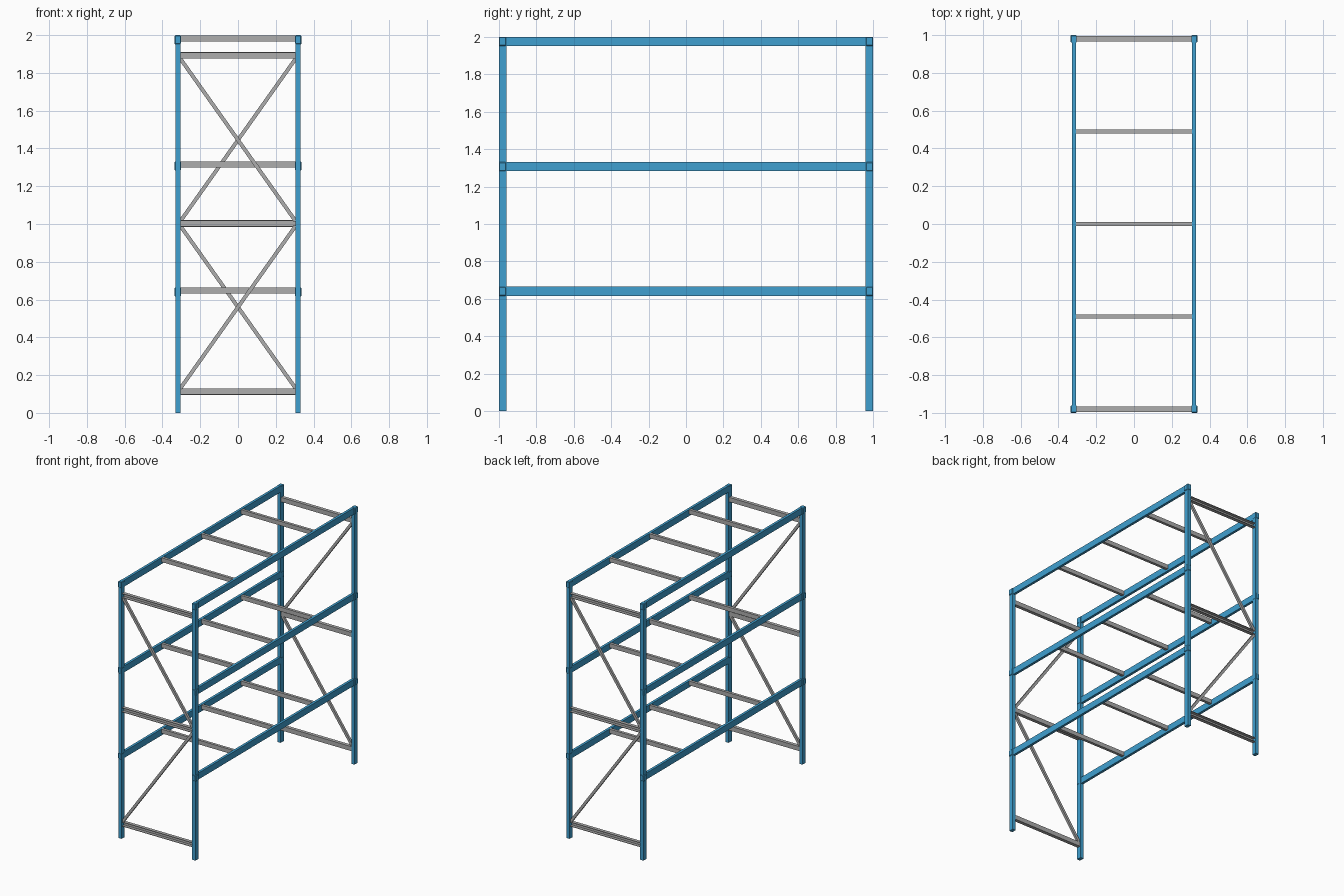
import bpy, bmesh, math
from mathutils import Vector, Matrix

if "Cube" in bpy.data.objects:
    bpy.data.objects.remove(bpy.data.objects["Cube"])


def material(name, rgb):
    m = bpy.data.materials.new(name)
    m.diffuse_color = (*rgb, 1)
    m.use_nodes = True
    m.node_tree.nodes["Principled BSDF"].inputs["Base Color"].default_value = m.diffuse_color
    return m


BLUE = material("blue paint", (0.05, 0.35, 0.63))
GREY = material("galvanised grey", (0.42, 0.42, 0.42))


def finish(bm, name, mat):
    bmesh.ops.recalc_face_normals(bm, faces=bm.faces)
    me = bpy.data.meshes.new(name)
    bm.to_mesh(me)
    bm.free()
    me.materials.append(mat)
    ob = bpy.data.objects.new(name, me)
    bpy.context.collection.objects.link(ob)
    return ob


def box(name, lo, hi, mat, bevel=0.0):
    """Box between two corners, optionally chamfered."""
    lo, hi = Vector(lo), Vector(hi)
    bm = bmesh.new()
    bmesh.ops.create_cube(bm, size=1, matrix=Matrix.Translation((lo + hi) / 2)
                          @ Matrix.Diagonal((*(hi - lo), 1)))
    if bevel:
        bmesh.ops.bevel(bm, geom=bm.edges[:], offset=bevel, segments=1, affect='EDGES')
    return finish(bm, name, mat)


def channel(name, half_len, y_out, y_in, z0, z1, t, mat):
    """C-section along x, open towards y_out."""
    s = math.copysign(t, y_out - y_in)
    prof = [(y_out, z0), (y_in, z0), (y_in, z1), (y_out, z1),
            (y_out, z1 - t), (y_in + s, z1 - t), (y_in + s, z0 + t), (y_out, z0 + t)]
    bm = bmesh.new()
    face = bm.faces.new([bm.verts.new((-half_len, y, z)) for y, z in prof])
    ext = bmesh.ops.extrude_face_region(bm, geom=[face])
    moved = [v for v in ext["geom"] if isinstance(v, bmesh.types.BMVert)]
    bmesh.ops.translate(bm, verts=moved, vec=(2 * half_len, 0, 0))
    bm.faces.new(face.verts) if not face.is_valid else None
    return finish(bm, name, mat)


def strut(name, a, b, width, depth, mat):
    """Flat bar in an xz plane from a to b."""
    a, b = Vector(a), Vector(b)
    d = b - a
    bm = bmesh.new()
    bmesh.ops.create_cube(bm, size=1, matrix=Matrix.Translation((a + b) / 2)
                          @ Matrix.Rotation(-math.atan2(d.z, d.x), 4, 'Y')
                          @ Matrix.Diagonal((d.length, depth, width, 1)))
    return finish(bm, name, mat)


SHELF_TOPS = (0.665, 1.332, 2.0)

for sx, side in ((-1, "left"), (1, "right")):
    def xs(a, b):
        return sorted((sx * a, sx * b))

    # corner posts
    x0, x1 = xs(0.304, 0.332)
    for sy, end in ((-1, "front"), (1, "back")):
        y0, y1 = sorted((sy * 0.96, sy * 0.998))
        box(f"{end}_{side}_post", (x0, y0, 0), (x1, y1, 1.999), BLUE)

    # long shelf beams with their end connectors
    for i, top in enumerate(SHELF_TOPS):
        x0, x1 = xs(0.308, 0.328)
        box(f"{side}_beam_{i + 1}", (x0, -0.962, top - 0.05), (x1, 0.962, top), BLUE)
        x0, x1 = xs(0.303, 0.336)
        for sy, end in ((-1, "front"), (1, "back")):
            y0, y1 = sorted((sy * 0.96, sy * 1.0))
            box(f"{end}_{side}_connector_{i + 1}",
                (x0, y0, top - 0.05), (x1, y1, top), BLUE, 0.005)

# shelf support bars
for i, top in enumerate(SHELF_TOPS):
    for j, y in enumerate((-0.49, 0, 0.49)):
        box(f"shelf_bar_{i + 1}_{j + 1}", (-0.31, y - 0.011, top - 0.034),
            (0.31, y + 0.011, top - 0.001), GREY)

# end frames: three horizontals and a zigzag brace, back turned half round
for s, end in ((-1, "front"), (1, "back")):
    for i, z in enumerate((0.095, 0.985, 1.875)):
        channel(f"{end}_rail_{i + 1}", 0.305, s * 0.993, s * 0.966, z, z + 0.035, 0.004, GREY)
    y = s * 0.979
    strut(f"{end}_lower_brace", (s * 0.305, y, 0.13), (-s * 0.305, y, 0.99), 0.02, 0.018, GREY)
    strut(f"{end}_upper_brace", (-s * 0.305, y, 1.015), (s * 0.305, y, 1.875), 0.02, 0.018, GREY)
